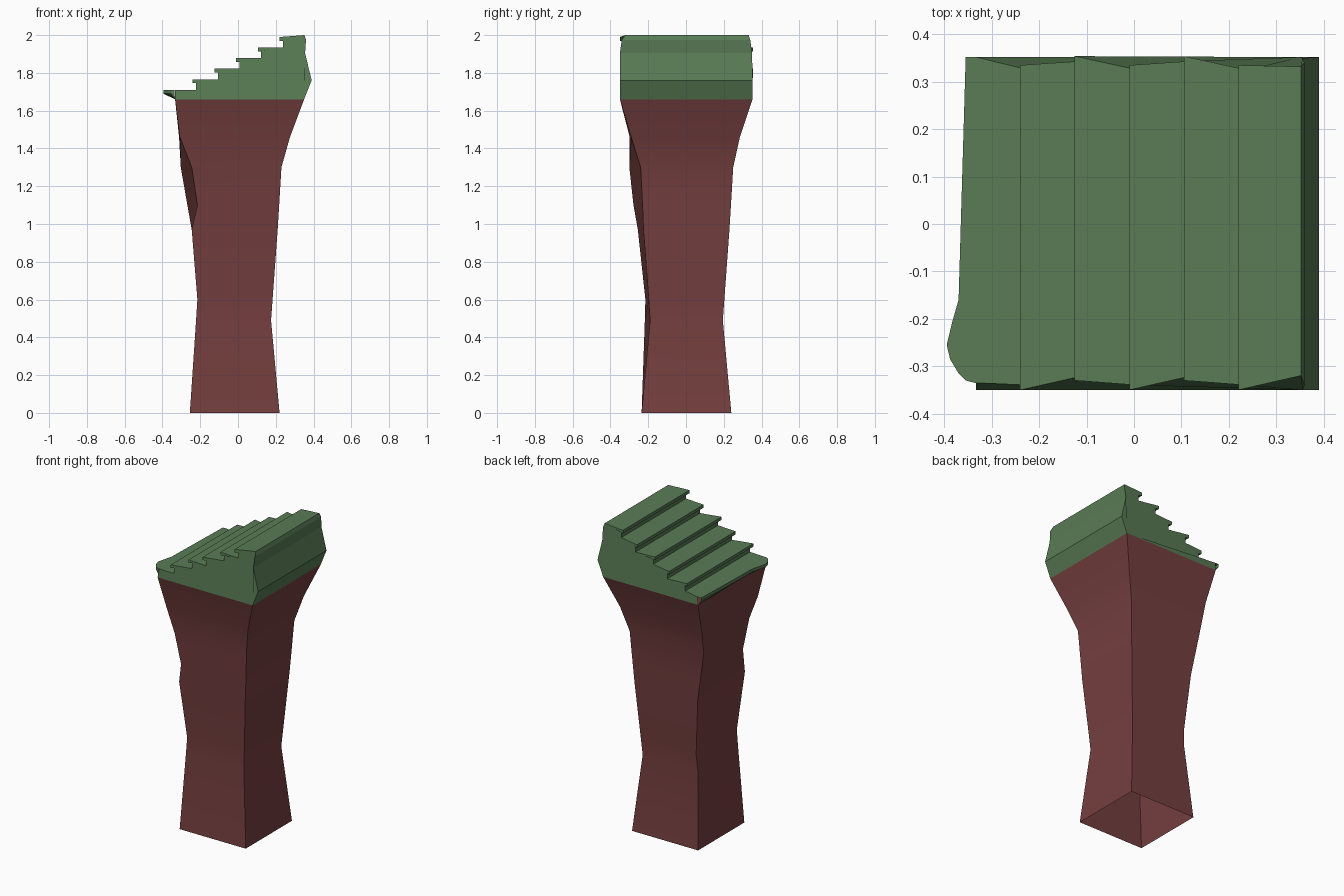
import bpy, bmesh, math

if "Cube" in bpy.data.objects:
    bpy.data.objects.remove(bpy.data.objects["Cube"])


def material(name, rgb):
    m = bpy.data.materials.new(name)
    m.diffuse_color = (*rgb, 1)
    m.use_nodes = True
    m.node_tree.nodes["Principled BSDF"].inputs["Base Color"].default_value = m.diffuse_color
    return m


def loft(bm, rows, closed=False):
    """Skin consecutive rows of points with quads and return the vertex rows."""
    vs = [[bm.verts.new(p) for p in r] for r in rows]
    n = len(rows[0])
    for a, b in zip(vs, vs[1:]):
        for i in range(n if closed else n - 1):
            j = (i + 1) % n
            bm.faces.new((a[i], a[j], b[j], b[i]))
    return vs


def finish(bm, name, mat):
    bmesh.ops.remove_doubles(bm, verts=bm.verts, dist=0.0005)
    bmesh.ops.recalc_face_normals(bm, faces=bm.faces)
    me = bpy.data.meshes.new(name)
    bm.to_mesh(me)
    bm.free()
    ob = bpy.data.objects.new(name, me)
    me.materials.append(mat)
    bpy.context.collection.objects.link(ob)
    return ob


green = material("green", (0.10, 0.20, 0.09))
brown = material("dark_red", (0.18, 0.05, 0.05))

# shaft: hollow four-sided column, open below, flared above
# height, front-left x y, right x, front-right y, back y, back-left x
rings = [
    (0.00, -0.255, -0.235, 0.22, -0.235, 0.24, -0.255),
    (0.49, -0.222, -0.218, 0.175, -0.19, 0.195, -0.222),
    (0.60, -0.215, -0.215, 0.183, -0.197, 0.203, -0.215),
    (0.97, -0.245, -0.255, 0.21, -0.225, 0.23, -0.245),
    (1.10, -0.215, -0.278, 0.218, -0.23, 0.238, -0.268),
    (1.30, -0.245, -0.30, 0.23, -0.24, 0.25, -0.303),
    (1.46, -0.308, -0.298, 0.275, -0.29, 0.285, -0.312),
    (1.66, -0.333, -0.35, 0.35, -0.35, 0.352, -0.333),
]
bm = bmesh.new()
loft(bm, [[(fx, fy, z), (rx, ry, z), (rx, by, z), (bx, by, z)]
          for z, fx, fy, rx, ry, by, bx in rings], closed=True)
shaft = finish(bm, "shaft", brown)
bpy.context.view_layer.objects.active = shaft
shaft.select_set(True)
bpy.ops.object.shade_smooth_by_angle(angle=math.radians(30))

# stepped head: side profile as x, z, front y, back y
profile = [(-0.333, 1.66, -0.35, 0.352), (-0.333, 1.71, -0.335, 0.352)]
for k in range(1, 6):
    x, z = -0.355 + 0.115 * k, 1.71 + 0.056 * k
    f, b = (-0.35, 0.335) if k % 2 else (-0.33, 0.354)
    profile += [(x + 0.018, z - 0.056, f + 0.01, b - 0.01),
                (x + 0.018, z - 0.02, f + 0.01, b - 0.01),
                (x, z - 0.02, f, b), (x, z, f, b)]
profile += [(0.352, 2.0, -0.32, 0.332), (0.36, 1.975, -0.34, 0.34),
            (0.355, 1.905, -0.35, 0.35), (0.39, 1.76, -0.35, 0.352),
            (0.35, 1.66, -0.35, 0.352)]
bm = bmesh.new()
# the first strip is left out, as the bottom step closes it
rows = loft(bm, [[(x, f, z), (x, b, z)] for x, z, f, b in profile[1:]])
low = [bm.verts.new((-0.333, y, 1.66)) for y in (-0.35, 0.352)]
for side in (0, 1):
    bm.faces.new([low[side]] + [r[side] for r in rows])

# bottom step: rounded nose at its front end
nose = [(-0.336, -0.335), (-0.355, -0.33), (-0.37, -0.315), (-0.388, -0.285),
        (-0.395, -0.255), (-0.383, -0.205), (-0.37, -0.16), (-0.355, 0.352)]
loft(bm, [[(-0.333, y, 1.71), (x, y, 1.71), (x, y, 1.69), (-0.333, y, 1.66)]
          for x, y in nose])
finish(bm, "stepped_head", green)
